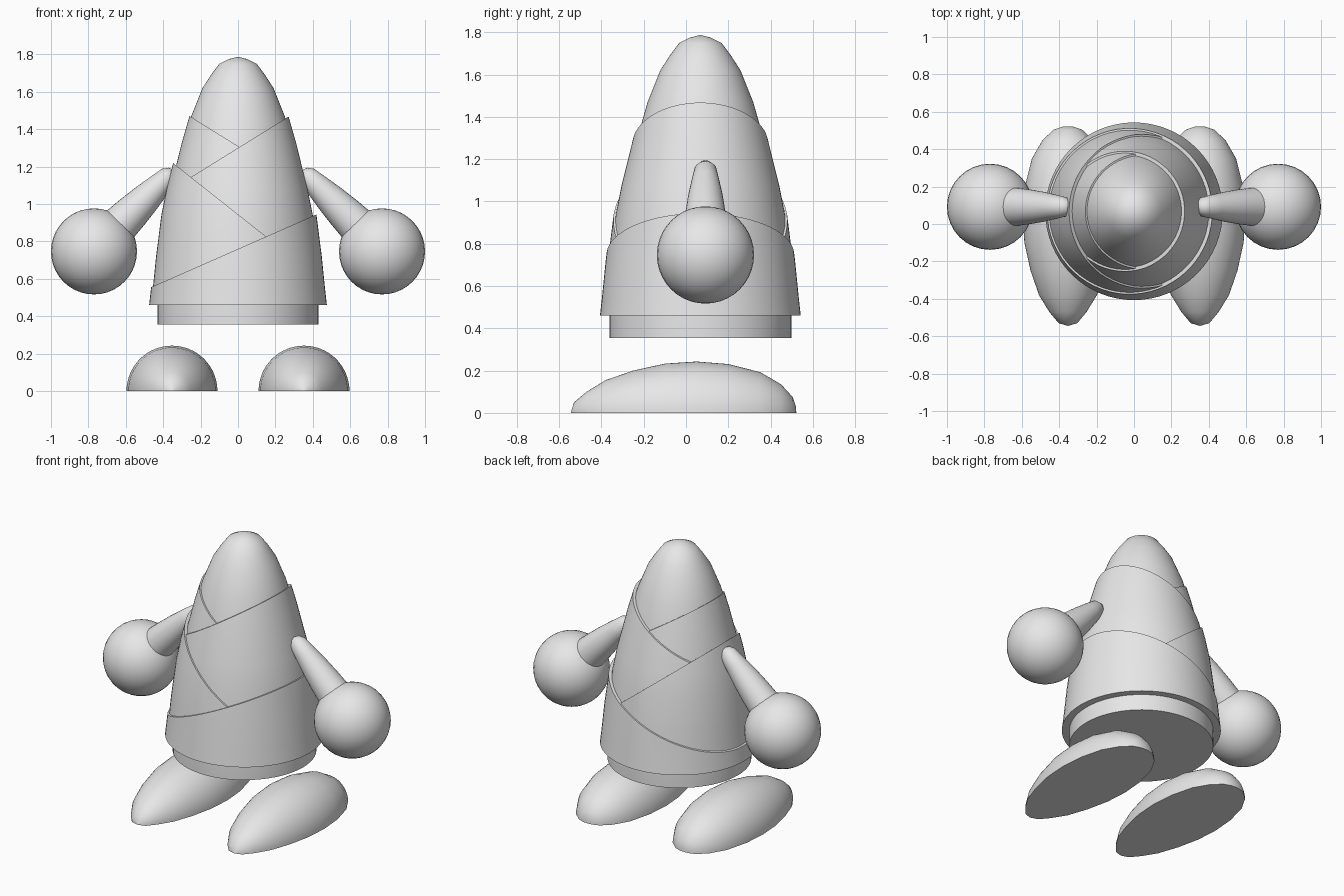
import bpy, bmesh, math
from mathutils import Matrix, Vector

cube = bpy.data.objects.get("Cube")
if cube:
    bpy.data.objects.remove(cube, do_unlink=True)

grey = bpy.data.materials.new("plain_grey")
grey.use_nodes = True
grey.diffuse_color = (0.8, 0.8, 0.8, 1)
grey.node_tree.nodes["Principled BSDF"].inputs["Base Color"].default_value = (0.8, 0.8, 0.8, 1)

UP = Vector((0, 0, 1))


def finish(name, bm):
    bmesh.ops.recalc_face_normals(bm, faces=bm.faces[:])
    mesh = bpy.data.meshes.new(name)
    bm.to_mesh(mesh)
    bm.free()
    mesh.materials.append(grey)
    mesh.shade_smooth()
    mesh.set_sharp_from_angle(angle=math.radians(40))
    obj = bpy.data.objects.new(name, mesh)
    bpy.context.collection.objects.link(obj)


def lathe(name, profile, origin, axis=UP, cut=None, steps=64):
    """Revolve (radius, height) points about an axis; cut = (point, normal) drops the normal side."""
    bm = bmesh.new()
    verts = [bm.verts.new((r, 0, h)) for r, h in profile]
    edges = [bm.edges.new(pair) for pair in zip(verts, verts[1:])]
    bmesh.ops.spin(bm, geom=verts + edges, cent=(0, 0, 0), axis=UP, angle=math.tau, steps=steps)
    bmesh.ops.remove_doubles(bm, verts=bm.verts[:], dist=0.0005)
    turn = UP.rotation_difference(axis).to_matrix().to_4x4()
    bmesh.ops.transform(bm, matrix=Matrix.Translation(origin) @ turn, verts=bm.verts[:])
    if cut:
        bmesh.ops.bisect_plane(bm, geom=bm.verts[:] + bm.edges[:] + bm.faces[:],
                               plane_co=cut[0], plane_no=cut[1], clear_outer=True)
        bmesh.ops.holes_fill(bm, edges=[e for e in bm.edges if e.is_boundary], sides=0)
    finish(name, bm)


# Body core: flat-bottomed base ring below a tall rounded cone
CENTRE = Vector((0, 0.068, 0))
cone = [(0.435, 0.46), (0.425, 0.55), (0.408, 0.72), (0.38, 0.94), (0.352, 1.08),
        (0.322, 1.2), (0.29, 1.33), (0.25, 1.47)]
tip = [(0.19, 1.62), (0.145, 1.69), (0.1, 1.75), (0.05, 1.775), (0, 1.788)]
lathe("body_core", [(0, 0.355), (0.43, 0.355), (0.43, 0.46)] + cone[1:] + tip, CENTRE)

# Overlapping wraps: each a thicker shell trimmed by a slanted plane
wraps = [("upper_wrap_under", 1.31, -0.62), ("upper_wrap_over", 1.30, 0.62),
         ("middle_wrap", 0.945, -0.79), ("lower_wrap", 0.76, 0.44)]
for i, (name, height, slope) in enumerate(wraps):
    grow = 0.01 * (i + 1)
    lift = 0.004 * (len(wraps) - 1 - i)
    shell = [(r + grow, z) for r, z in cone]
    shell[0] = (shell[0][0], shell[0][1] + lift)
    shell = [(0, shell[0][1])] + shell + [(0.22 + grow, 1.56), (0, 1.6)]
    lathe(name, shell, CENTRE, cut=(CENTRE + UP * height, Vector((-slope, 0, 1))))

# Foot, revolved about the front-back axis and cut flat at the floor
foot = [(0, -0.545), (0.05, -0.53), (0.1, -0.47), (0.155, -0.38), (0.2, -0.25),
        (0.233, -0.1), (0.243, 0.05), (0.231, 0.2), (0.193, 0.35), (0.135, 0.45),
        (0.075, 0.505), (0.03, 0.52), (0, 0.522)]
arm = [(0, -0.04), (0.03, -0.03), (0.052, 0), (0.066, 0.08), (0.082, 0.18),
       (0.094, 0.28), (0.102, 0.37), (0, 0.37)]

for side, s in (("left", 1), ("right", -1)):
    lathe(side + "_foot", foot, Vector((0.353 * s, 0, 0)), Vector((0, 1, 0)),
          cut=(Vector(), -UP))
    lathe(side + "_arm", arm, Vector((0.37 * s, 0.092, 1.152)), Vector((s, 0, -1)).normalized(),
          steps=32)
    bm = bmesh.new()
    bmesh.ops.create_uvsphere(bm, u_segments=32, v_segments=20, radius=0.23,
                              matrix=Matrix.Translation((0.77 * s, 0.092, 0.747)))
    finish(side + "_hand", bm)
